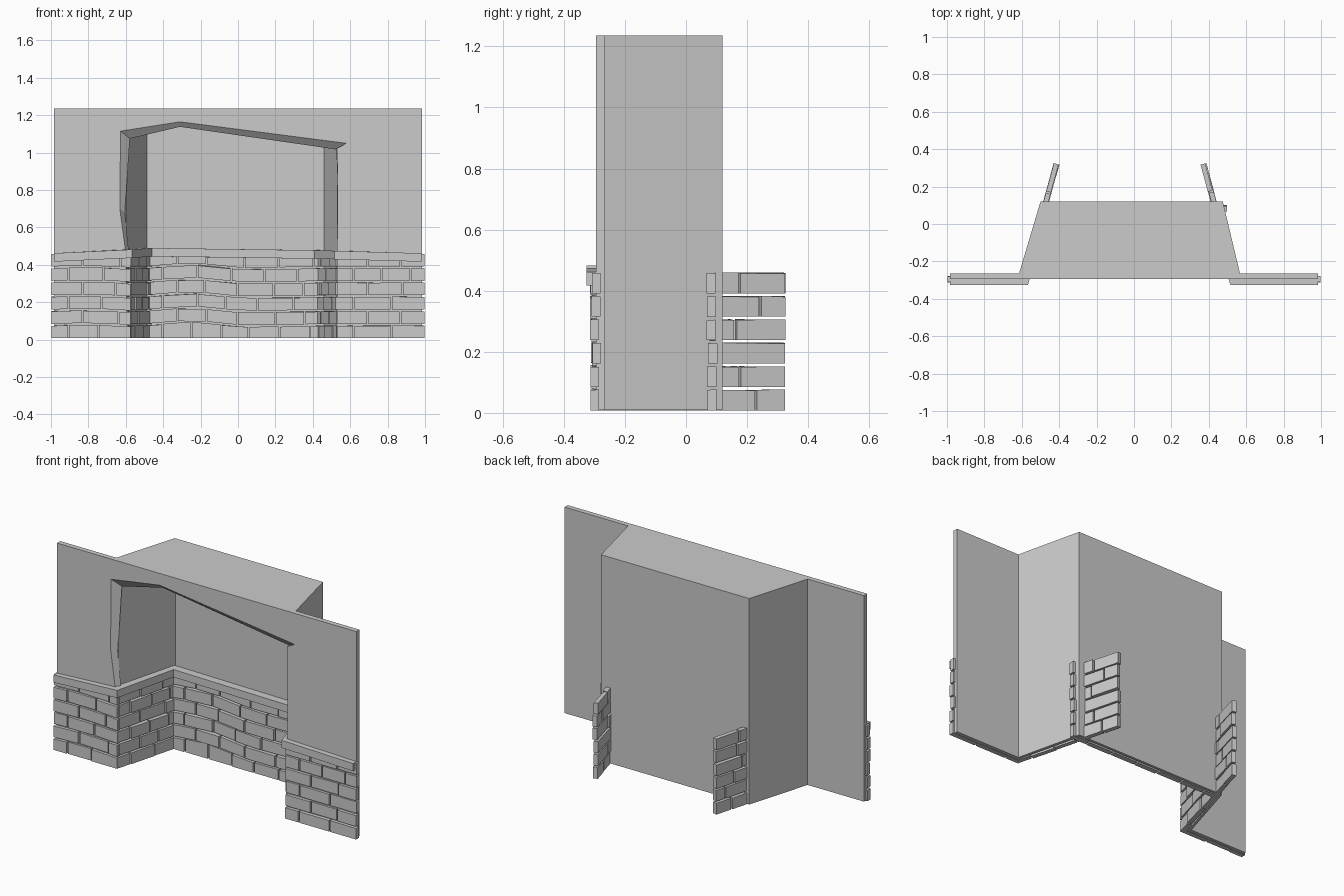
import bpy, random
from mathutils import Vector

if "Cube" in bpy.data.objects:
    bpy.data.objects.remove(bpy.data.objects["Cube"])

random.seed(4)


def mesh_obj(name, verts, faces):
    me = bpy.data.meshes.new(name)
    me.from_pydata(verts, [], faces)
    import bmesh
    bm = bmesh.new()
    bm.from_mesh(me)
    bmesh.ops.recalc_face_normals(bm, faces=bm.faces)
    bm.to_mesh(me)
    bm.free()
    ob = bpy.data.objects.new(name, me)
    bpy.context.collection.objects.link(ob)
    return ob


def loft(name, a, b):
    """Solid between two matching loops."""
    n = len(a)
    faces = [tuple(range(n)), tuple(range(2 * n - 1, n - 1, -1))]
    faces += [(i, (i + 1) % n, n + (i + 1) % n, n + i) for i in range(n)]
    return mesh_obj(name, a + b, faces)


# front wall with a crooked, flared opening
outer = [(.985, .01), (.985, 1.235), (-.985, 1.235), (-.985, .01)]
front = [(-.59, .01), (-.602, .48), (-.632, .7), (-.628, 1.115), (-.31, 1.165),
         (.58, 1.05), (.528, 1.022), (.533, .88), (.527, .01)]
inner = [(-.58, .01), (-.585, .48), (-.605, .68), (-.578, 1.075), (-.31, 1.138),
         (.52, 1.018), (.526, 1.012), (.531, .88), (.525, .01)]
loft("front_wall", [(x, -.295, z) for x, z in outer + front],
     [(x, -.265, z) for x, z in outer + inner])

# alcove shell and its roof
plan = [(-.615, -.266), (-.5, .12), (.475, .12), (.567, -.266)]
inset = [(.551, -.266), (.46, .106), (-.487, .106), (-.6, -.266)]
loft("alcove_wall", [(x, y, .01) for x, y in plan + inset],
     [(x, y, 1.225) for x, y in plan + inset])
loft("alcove_roof", [(x, y, 1.215) for x, y in plan],
     [(x, y, 1.235) for x, y in plan])


def wave(x, row, kind):
    """Vertical sag of the courses along a wall."""
    if row <= 0 or row >= 6:
        return 0
    pts = {"back": [(-.5, .0), (-.25, .02), (.03, -.008), (.5, 0)],
           "left": [(-1, 0), (-.78, .006), (-.57, -.006)]}.get(kind)
    if not pts:
        return 0
    for (x0, z0), (x1, z1) in zip(pts, pts[1:]):
        if x <= x1:
            return z0 + (z1 - z0) * max(0, (x - x0) / (x1 - x0))
    return pts[-1][1]


def brick_wall(name, p0, p1, thick, kind="", brick=.17, pitch=.0767):
    p0, p1 = Vector(p0), Vector(p1)
    d = p1 - p0
    length = d.length
    d.normalize()
    nrm = Vector((-d.y, d.x))
    verts, faces = [], []
    for r in range(6):
        cuts = [0]
        t = brick * (1 if r % 2 else .55)
        while t < length - .05:
            cuts.append(t)
            t += brick * random.uniform(.85, 1.2)
        cuts.append(length)
        for a, b in zip(cuts, cuts[1:]):
            a, b = a + .004, b - .004
            push = random.uniform(-.004, .004)
            i = len(verts)
            for t in (a, b):
                for s in (-thick / 2 + push, thick / 2 + push):
                    p = p0 + d * t + nrm * s
                    lo = .008 + r * pitch + wave(p.x, r, kind)
                    hi = r * pitch + pitch + wave(p.x, r + 1, kind)
                    j = random.uniform(-.003, .001)
                    verts += [(p.x, p.y, lo), (p.x, p.y, hi - .001 + j)]
            faces += [tuple(i + k for k in f) for f in (
                (0, 1, 3, 2), (4, 6, 7, 5), (0, 4, 5, 1),
                (2, 3, 7, 6), (0, 2, 6, 4), (1, 5, 7, 3))]
    return mesh_obj(name, verts, faces)


# brick courses; side walls run on past the back of the alcove
brick_wall("left_front_bricks", (-1, -.296), (-.572, -.296), .028, "left")
brick_wall("right_front_bricks", (.525, -.296), (1, -.296), .028)
brick_wall("left_side_bricks", (-.583, -.3), (-.413, .325), .026, brick=.15)
brick_wall("right_side_bricks", (.538, -.3), (.37, .325), .026, brick=.15)
brick_wall("back_bricks", (-.495, .084), (.5, .084), .03, "back")

# ledge stones capping the bricks
fore = [(-.985, -.326), (-.567, -.326), (-.46, .052), (.41, .052), (.515, -.326), (.985, -.326)]
rear = [(-.985, -.285), (-.603, -.285), (-.488, .1), (.45, .1), (.55, -.285), (.985, -.285)]
tops = [.462, .482, .49, .478, .475, .462]
for k, nm in enumerate(["left_front", "left_side", "back", "right_side", "right_front"]):
    ring = []
    for e in (k, k + 1):
        z = tops[e]
        ring.append([(*fore[e], z - .045), (*fore[e], z),
                     (*rear[e], z), (*rear[e], z - .045)])
    loft(nm + "_ledge", ring[0], ring[1])
